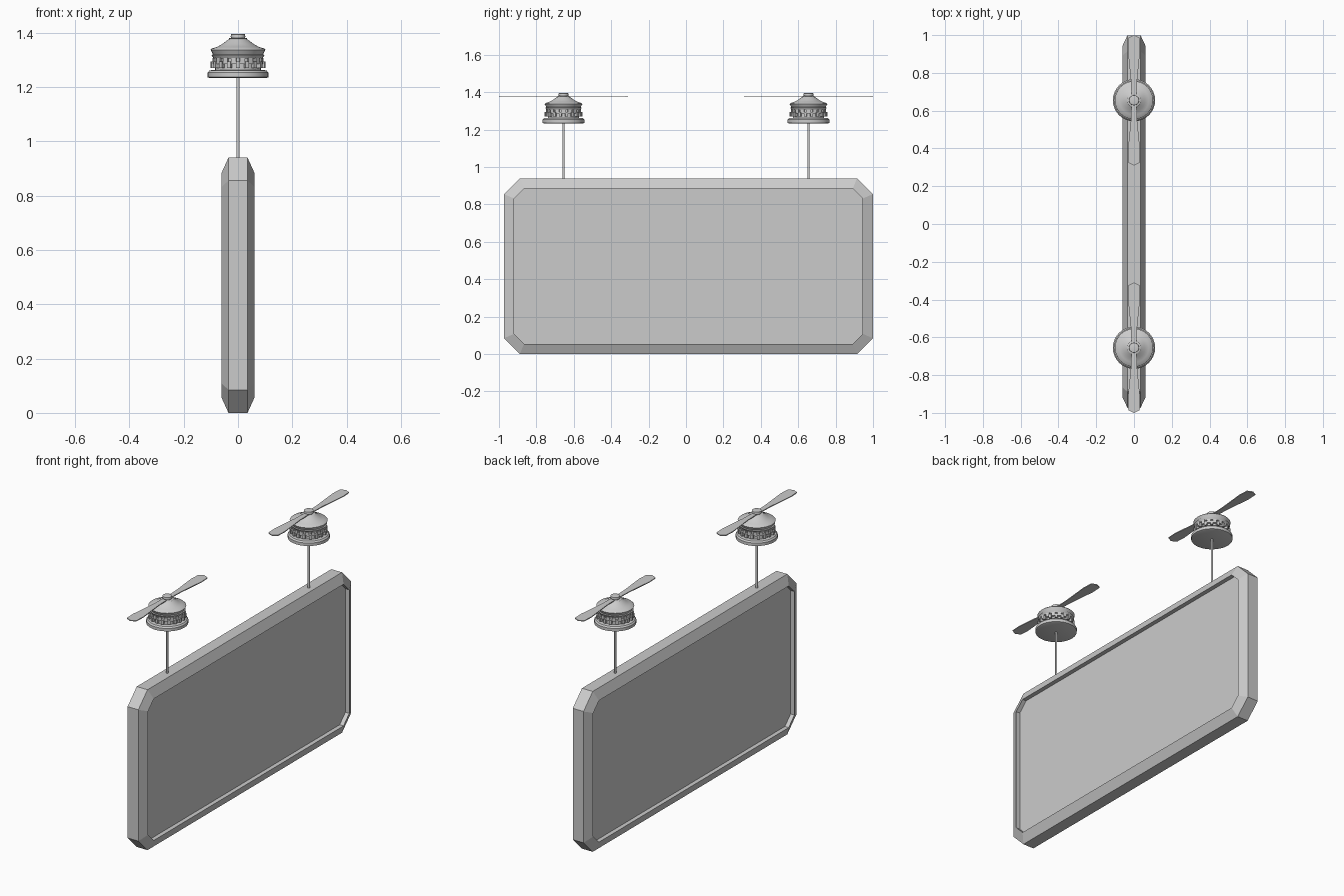
import bpy, bmesh, math

if "Cube" in bpy.data.objects:
    bpy.data.objects.remove(bpy.data.objects["Cube"])

HUB_Y = 0.655
CENTRE_Y, CENTRE_Z = 0.013, 0.47


def make_object(name, bm, smooth=False):
    bmesh.ops.recalc_face_normals(bm, faces=bm.faces[:])
    mesh = bpy.data.meshes.new(name)
    bm.to_mesh(mesh)
    bm.free()
    ob = bpy.data.objects.new(name, mesh)
    bpy.context.collection.objects.link(ob)
    if smooth:
        bpy.ops.object.select_all(action='DESELECT')
        bpy.context.view_layer.objects.active = ob
        ob.select_set(True)
        bpy.ops.object.shade_smooth_by_angle(angle=math.radians(30))
    return ob


def octagon(bm, x, hy, hz, cut):
    """Rectangle with cut corners in the YZ plane."""
    pts = [(hy, hz - cut), (hy - cut, hz), (cut - hy, hz), (-hy, hz - cut),
           (-hy, cut - hz), (cut - hy, -hz), (hy - cut, -hz), (hy, cut - hz)]
    return [bm.verts.new((x, CENTRE_Y + y, CENTRE_Z + z)) for y, z in pts]


def bridge(bm, a, b):
    n = len(a)
    for i in range(n):
        bm.faces.new((a[i], a[(i + 1) % n], b[(i + 1) % n], b[i]))


def lathe(name, profile, y, steps=32):
    bm = bmesh.new()
    rings = [[bm.verts.new((r * math.cos(2 * math.pi * i / steps),
                            y + r * math.sin(2 * math.pi * i / steps), z))
              for i in range(steps)] for r, z in profile]
    for a, b in zip(rings, rings[1:]):
        bridge(bm, a, b)
    bm.faces.new(rings[0])
    bm.faces.new(rings[-1])
    return make_object(name, bm, smooth=True)


# Sign frame: bevelled ring with recessed inner walls on both sides
outer, inner = (0.986, 0.47, 0.085), (0.932, 0.415, 0.053)
bm = bmesh.new()
loops = [octagon(bm, x, *size) for x, size in (
    (-0.035, inner), (-0.06, inner), (-0.035, outer),
    (0.035, outer), (0.06, inner), (0.035, inner))]
for a, b in zip(loops, loops[1:]):
    bridge(bm, a, b)
make_object("sign_frame", bm)

# Screen slab seated in the recess
bm = bmesh.new()
back, front = octagon(bm, -0.035, *inner), octagon(bm, 0.035, *inner)
bridge(bm, back, front)
bm.faces.new(back)
bm.faces.new(front)
make_object("screen", bm)

BASE = [(0.104, 1.233), (0.112, 1.236), (0.112, 1.253), (0.105, 1.261),
        (0.085, 1.263)]
BODY = [(0.084, 1.26), (0.084, 1.305), (0.09, 1.305), (0.098, 1.318),
        (0.092, 1.320), (0.101, 1.337), (0.096, 1.342), (0.078, 1.347),
        (0.058, 1.358), (0.035, 1.375)]
CAP = [(0.035, 1.375), (0.024, 1.378), (0.027, 1.384), (0.026, 1.394),
       (0.018, 1.396)]
# Blade outline: half width, distance from hub
BLADE = [(0.013, 0.0), (0.016, 0.10), (0.033, 0.27), (0.030, 0.33)]


def rotor(label, y):
    # Suspension pole
    bpy.ops.mesh.primitive_cylinder_add(vertices=12, radius=0.006, depth=0.31,
                                        location=(0, y, 1.085))
    bpy.context.object.name = label + "_pole"

    # Motor housing
    lathe(label + "_motor_base", BASE, y)
    lathe(label + "_motor_body", BODY, y)
    lathe(label + "_motor_cap", CAP, y, 16)

    # Ring of cooling teeth, wide at the top and narrow below
    bm = bmesh.new()
    count = 18
    for i in range(count):
        for r0, r1, z0, z1, width in ((0.08, 0.095, 1.285, 1.307, 0.6),
                                      (0.08, 0.101, 1.270, 1.293, 0.42)):
            mid = 2 * math.pi * (i + (0.5 if r1 > 0.1 else 0)) / count
            half = width * math.pi / count
            rings = []
            for z in (z0, z1):
                rings.append([bm.verts.new((r * math.cos(mid + s * half),
                                            y + r * math.sin(mid + s * half), z))
                              for r, s in ((r0, -1), (r1, -1), (r1, 1), (r0, 1))])
            bridge(bm, *rings)
            bm.faces.new(rings[0])
            bm.faces.new(rings[1])
    make_object(label + "_cooling_teeth", bm)

    # Two thin blades
    bm = bmesh.new()
    for side in (1, -1):
        outline = [(w, d) for w, d in BLADE] + [(0, 0.345)]
        outline += [(-w, d) for w, d in reversed(BLADE)]
        low, high = [[bm.verts.new((side * w, y + side * d, z))
                      for w, d in outline] for z in (1.376, 1.381)]
        bridge(bm, low, high)
        bm.faces.new(low)
        bm.faces.new(high)
    make_object(label + "_blades", bm)


rotor("left_rotor", -HUB_Y)
rotor("right_rotor", HUB_Y)
